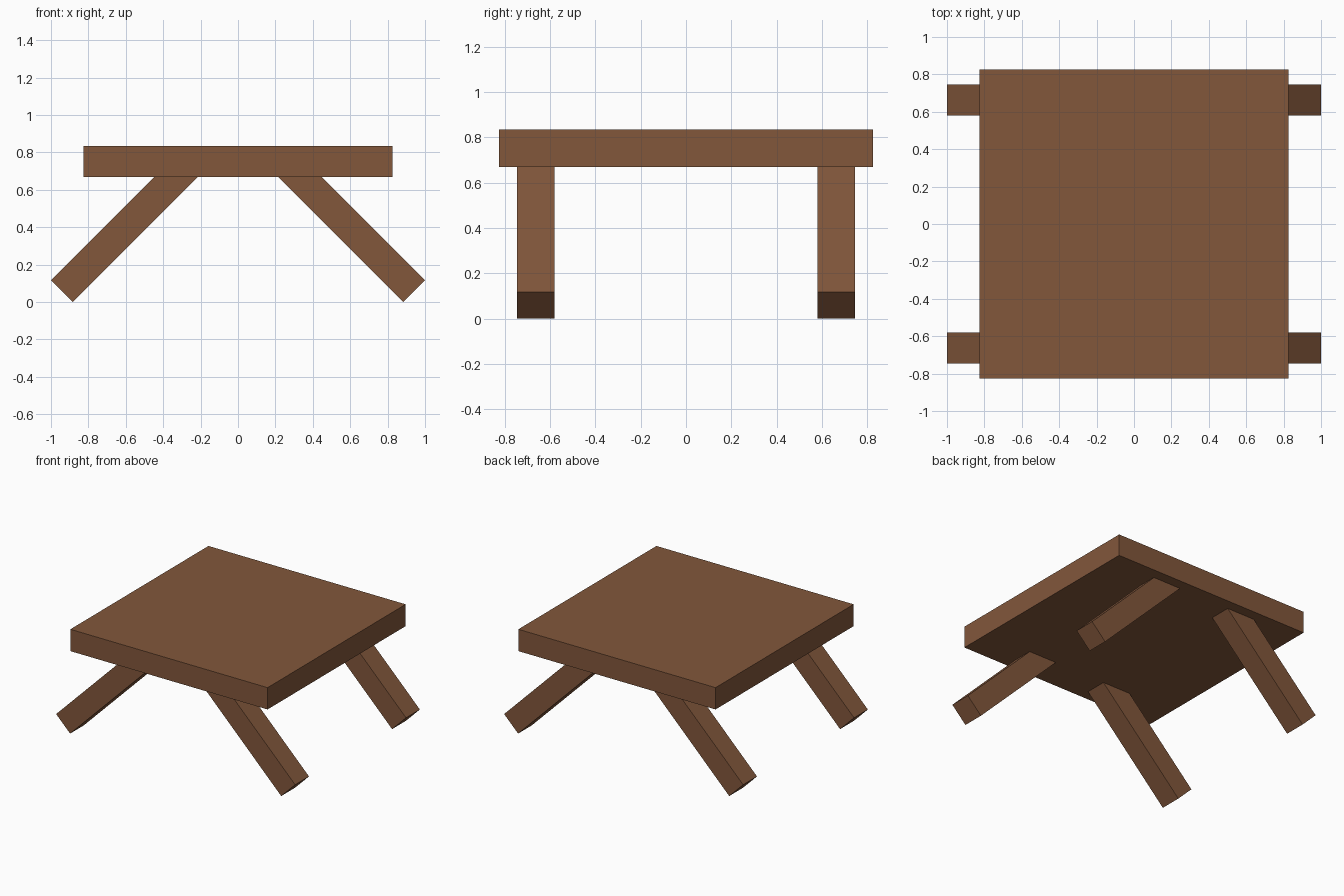
import bpy
import math
from mathutils import Matrix, Vector

if "Cube" in bpy.data.objects:
    bpy.data.objects.remove(bpy.data.objects["Cube"])

wood = bpy.data.materials.new("brown wood")
wood.diffuse_color = (0.223, 0.095, 0.044, 1.0)
wood.use_nodes = True
wood.node_tree.nodes["Principled BSDF"].inputs["Base Color"].default_value = wood.diffuse_color

T = 0.165          # board and leg thickness
TOP_Z = 0.835      # upper surface of the table


def box(name, size, centre, tilt=0.0):
    """Box of the given size, turned about y by tilt."""
    bpy.ops.mesh.primitive_cube_add(size=1)
    ob = bpy.context.object
    ob.name = name
    ob.data.transform(Matrix.Translation(Vector(centre))
                      @ Matrix.Rotation(tilt, 4, 'Y')
                      @ Matrix.Diagonal((*size, 1)))
    ob.data.materials.append(wood)
    return ob


# Square table top
box("table_top", (1.65, 1.65, T), (0, 0, TOP_Z - T / 2))

# Four legs splayed sideways at 45 degrees, upper ends sunk into the top
h = T / 2 * math.sin(math.radians(45))
foot = (1 - h, h)
rise = 0.69
for sx, side in ((-1, "left"), (1, "right")):
    for sy, end in ((-1, "front"), (1, "back")):
        centre = (sx * (foot[0] - rise / 2), sy * 0.6625, foot[1] + rise / 2)
        box(f"{end}_{side}_leg", (T, T, rise * math.sqrt(2)), centre,
            -sx * math.radians(45))
